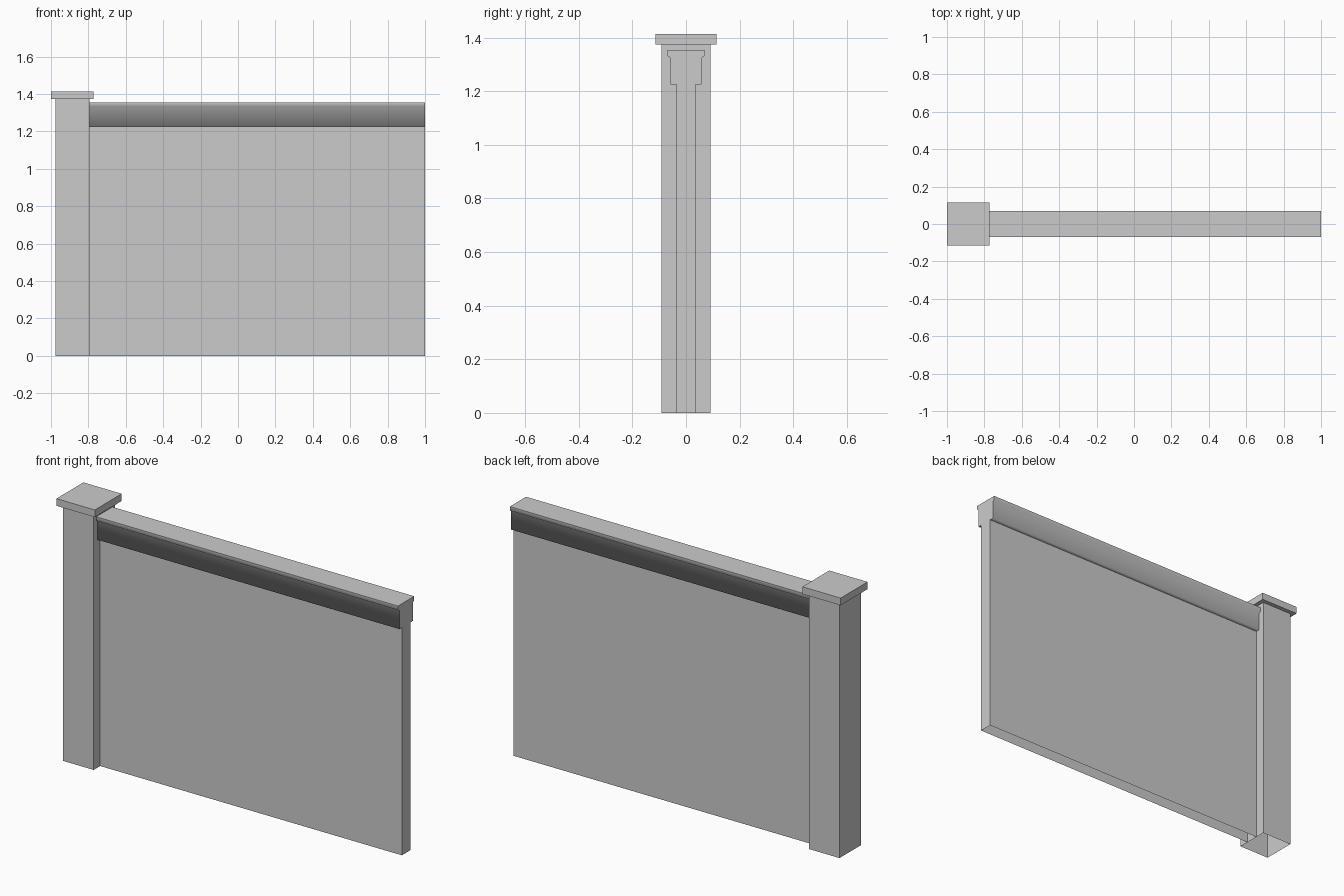
import bpy
import bmesh

cube = bpy.data.objects.get("Cube")
if cube:
    bpy.data.objects.remove(cube, do_unlink=True)

# One plain grey for the whole wall
grey = bpy.data.materials.new("plain grey")
grey.use_nodes = True
colour = (0.6, 0.6, 0.6, 1)
grey.diffuse_color = colour
grey.node_tree.nodes["Principled BSDF"].inputs["Base Color"].default_value = colour

WALL_START, WALL_END = -0.795, 1.0
RAIL_BASE, RAIL_TOP = 1.225, 1.353
WALL_HALF = 0.036


def finish(name, bm):
    mesh = bpy.data.meshes.new(name)
    bm.to_mesh(mesh)
    bm.free()
    mesh.materials.append(grey)
    obj = bpy.data.objects.new(name, mesh)
    bpy.context.collection.objects.link(obj)
    return obj


def box(name, x0, x1, half_y, z0, z1, open_bottom=False, open_top=False):
    bm = bmesh.new()
    bmesh.ops.create_cube(bm, size=1)
    for v in bm.verts:
        v.co.x = x0 if v.co.x < 0 else x1
        v.co.y *= 2 * half_y
        v.co.z = z0 if v.co.z < 0 else z1
    bm.normal_update()
    drop = [f for f in bm.faces
            if (open_bottom and f.normal.z < -0.5) or (open_top and f.normal.z > 0.5)]
    bmesh.ops.delete(bm, geom=drop, context="FACES")
    return finish(name, bm)


# Square post, hollow underneath, with its overhanging cap
box("post", -0.977, WALL_START, 0.091, 0, 1.374, open_bottom=True, open_top=True)
box("post_cap", -1.0, -0.772, 0.114, 1.374, 1.413)

# Thin wall panel, hollow underneath
box("wall_panel", WALL_START, WALL_END, WALL_HALF, 0, RAIL_BASE,
    open_bottom=True, open_top=True)

# Moulded top rail: half profile mirrored, then extruded along the wall
half = [(WALL_HALF, RAIL_BASE), (0.058, RAIL_BASE), (0.058, 1.324),
        (0.069, 1.332), (0.069, RAIL_TOP)]
profile = half + [(-y, z) for y, z in reversed(half)]
bm = bmesh.new()
end = bm.faces.new([bm.verts.new((WALL_START, y, z)) for y, z in profile])
moved = bmesh.ops.extrude_face_region(bm, geom=[end], use_keep_orig=True)["geom"]
for v in moved:
    if isinstance(v, bmesh.types.BMVert):
        v.co.x = WALL_END
bmesh.ops.recalc_face_normals(bm, faces=bm.faces)

# Soft shading along the moulding, crisp at the top and ends
for f in bm.faces:
    f.smooth = abs(f.normal.x) < 0.5 and f.normal.z < 0.5
for e in bm.edges:
    e.smooth = all(f.smooth for f in e.link_faces)
finish("top_rail", bm)
